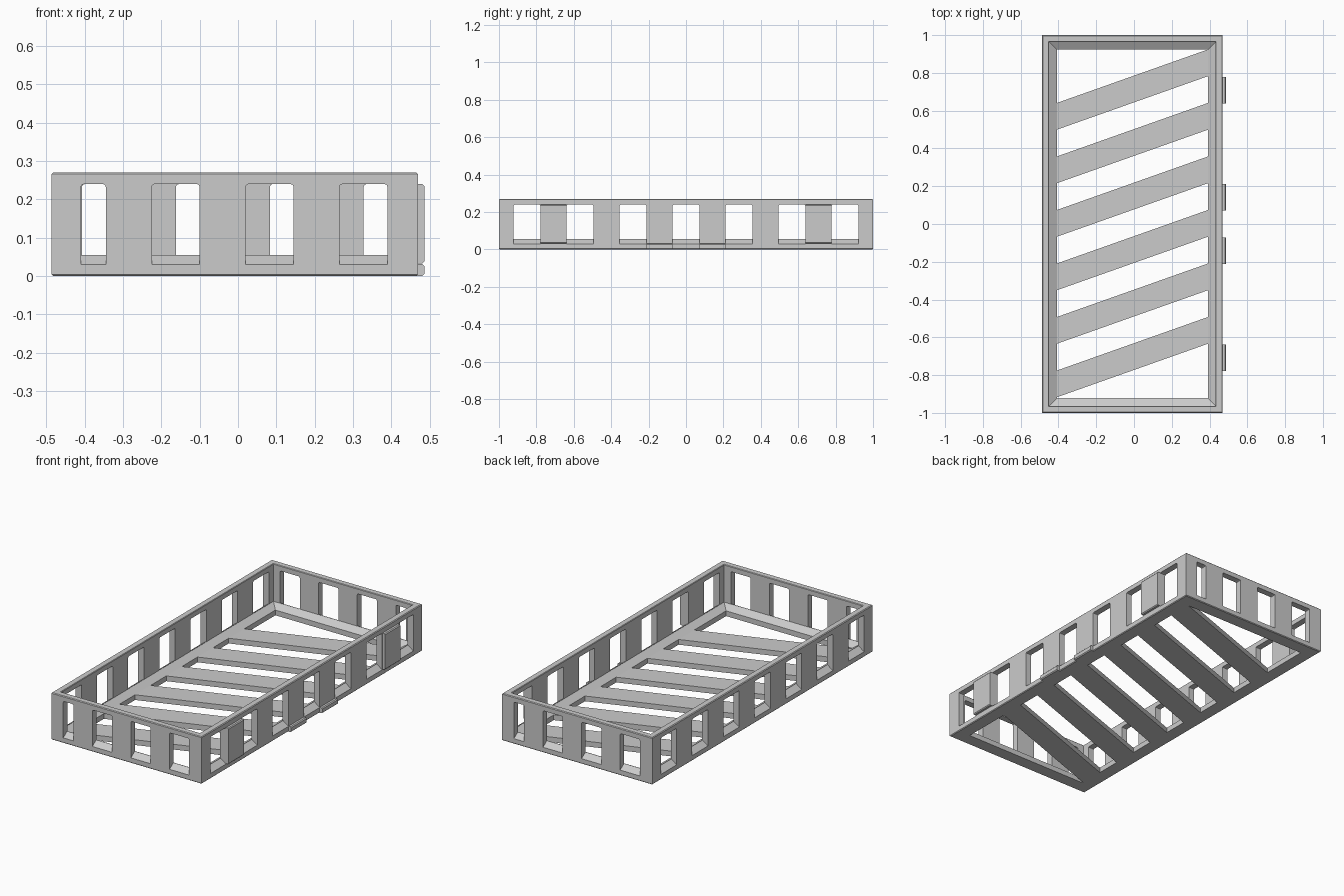
import bpy, bmesh
from mathutils import Vector

if "Cube" in bpy.data.objects:
    bpy.data.objects.remove(bpy.data.objects["Cube"])

CX = -0.0085                 # tray centre in x (clips stick out on the right)
HX, HY, H = 0.4775, 1.0, 0.27
WALL, LEDGE = 0.037, 0.0775  # wall thickness, distance to the floor opening
FLOOR, LEDGE_TOP = 0.03, 0.054

grey = bpy.data.materials.new("light grey plastic")
grey.diffuse_color = (0.6, 0.6, 0.6, 1)
grey.use_nodes = True
grey.node_tree.nodes["Principled BSDF"].inputs["Base Color"].default_value = grey.diffuse_color


def finish(name, bm):
    bmesh.ops.recalc_face_normals(bm, faces=bm.faces)
    mesh = bpy.data.meshes.new(name)
    bm.to_mesh(mesh)
    bm.free()
    mesh.materials.append(grey)
    ob = bpy.data.objects.new(name, mesh)
    bpy.context.collection.objects.link(ob)
    return ob


def prism(bm, points, offset):
    """Extrude a polygon along offset; returns the two caps' vertices."""
    a = [bm.verts.new(Vector(p)) for p in points]
    b = [bm.verts.new(Vector(p) + Vector(offset)) for p in points]
    bm.faces.new(a)
    bm.faces.new(b[::-1])
    n = len(a)
    for i in range(n):
        bm.faces.new((a[i], b[i], b[(i + 1) % n], a[(i + 1) % n]))
    return a, b


# Tray body: a rectangular ring swept from a wall profile (inset, height)
bm = bmesh.new()
profile = [(0.004, 0), (0, 0.004), (0, H - 0.004), (0.004, H), (WALL - 0.003, H),
           (WALL, H - 0.003), (WALL, LEDGE_TOP), (LEDGE, FLOOR), (LEDGE, 0)]
loops = []
for d, z in profile:
    x, y = HX - d, HY - d
    loops.append([bm.verts.new((CX + sx * x, sy * y, z))
                  for sx, sy in ((-1, -1), (1, -1), (1, 1), (-1, 1))])
for k, lo in enumerate(loops):
    hi = loops[(k + 1) % len(loops)]
    for i in range(4):
        j = (i + 1) % 4
        bm.faces.new((lo[i], lo[j], hi[j], hi[i]))
tray = finish("tray_walls", bm)

# Window cutters with a sill that slopes up inward
bm = bmesh.new()
SECTION = [(-0.02, 0.016), (0.035, 0.055), (0.06, 0.055), (0.06, 0.24), (-0.02, 0.24)]


def window(origin, inward, along, start, end):
    o, n, t = Vector(origin), Vector(inward), Vector(along)
    pts = [o + n * d + t * start + Vector((0, 0, z)) for d, z in SECTION]
    caps = prism(bm, pts, t * (end - start))
    edges = [bm.edges.get((c[3], c[4])) for c in caps]
    bmesh.ops.bevel(bm, geom=edges, offset=0.007, segments=2, profile=0.5,
                    affect='EDGES')


for a, b in ((-0.41, -0.345), (-0.225, -0.10), (0.02, 0.145), (0.265, 0.39)):
    window((0, -HY, 0), (0, 1, 0), (1, 0, 0), a, b)
    window((0, HY, 0), (0, -1, 0), (1, 0, 0), 2 * CX - b, 2 * CX - a)
for i in range(-3, 4):
    y = i * 0.2833
    for s in (-1, 1):
        window((CX + s * HX, 0, 0), (-s, 0, 0), (0, 1, 0), y - 0.0715, y + 0.0715)
cutter = finish("window_cutter", bm)
cutter.hide_render = True

cut = tray.modifiers.new("windows", 'BOOLEAN')
cut.operation, cut.solver, cut.object = 'DIFFERENCE', 'EXACT', cutter
bpy.context.view_layer.objects.active = tray
bpy.ops.object.modifier_apply(modifier=cut.name)
bpy.data.objects.remove(cutter)

# Diagonal floor slats
bm = bmesh.new()
x0, x1 = CX - HX + LEDGE, CX + HX - LEDGE
slope = 0.2833 / (x1 - x0)
for i in range(6):
    y = 0.57 - i * 0.2833
    e = 0.004                # small overlap into the ledge
    ya, yb = y - slope * e, y + 0.2833 + slope * e
    h = 0.0708
    prism(bm, [(x0 - e, ya - h, 0), (x1 + e, yb - h, 0),
               (x1 + e, yb + h, 0), (x0 - e, ya + h, 0)], (0, 0, FLOOR))
finish("floor_slats", bm)

# Connector clips on the right wall: tall outer pair, low inner pair
X = CX + HX
for name, y, z0, z1 in (("tall_clip", 0.709, 0.033, 0.24), ("low_clip", 0.1417, 0.0, 0.031)):
    for s, side in ((-1, "front"), (1, "back")):
        bm = bmesh.new()
        c = 0.005
        prism(bm, [(X - 0.006, s * y - 0.07, z0), (X + 0.017 - c, s * y - 0.07, z0),
                   (X + 0.017, s * y - 0.07, z0 + c), (X + 0.017, s * y - 0.07, z1 - c),
                   (X + 0.017 - c, s * y - 0.07, z1), (X - 0.006, s * y - 0.07, z1)],
              (0, 0.14, 0))
        finish(f"{name}_{side}", bm)
